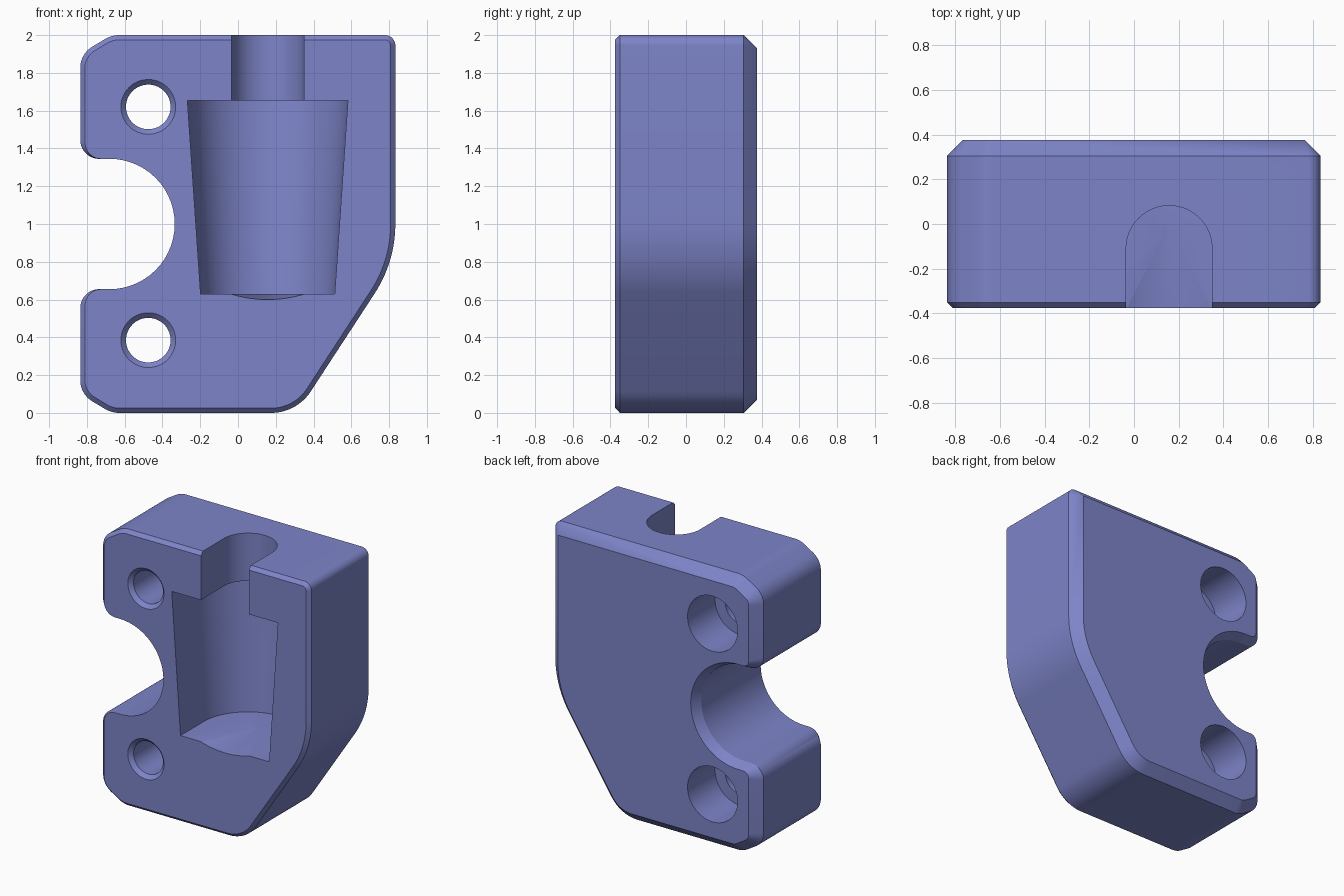
import bpy, bmesh, math
from mathutils import Vector

if "Cube" in bpy.data.objects:
    bpy.data.objects.remove(bpy.data.objects["Cube"])

blue = bpy.data.materials.new("slate_blue")
blue.diffuse_color = (0.205, 0.233, 0.58, 1)
blue.use_nodes = True
blue.node_tree.nodes["Principled BSDF"].inputs["Base Color"].default_value = blue.diffuse_color

# Outline corners (x, z, fillet radius), counter-clockwise; the two 0.345 ones form the side notch
CORNERS = [(-0.67, 0, 0.15), (0.311, 0, 0.25), (0.833, 0.80, 0.67), (0.833, 2, 0.055),
           (-0.67, 2, 0.15), (-0.835, 1.90, 0.13), (-0.835, 1.345, 0.10),
           (-0.335, 1.345, 0.345), (-0.335, 0.655, 0.345),
           (-0.835, 0.655, 0.10), (-0.835, 0.10, 0.13)]
NOTCH_EDGES = (6, 7, 8)      # edges starting at these corners


def outline(d_out, d_notch, n=14):
    """Filleted outline, inset by one distance outside and another in the notch."""
    pts = [Vector(c[:2]) for c in CORNERS]
    count, out = len(pts), []
    inset = [d_notch if i in NOTCH_EDGES else d_out for i in range(count)]
    for i, p in enumerate(pts):
        a = (p - pts[i - 1]).normalized()
        b = (pts[(i + 1) % count] - p).normalized()
        na, nb = Vector((-a.y, a.x)), Vector((-b.y, b.x))
        da, db = inset[i - 1], inset[i]
        cross = a.x * b.y - a.y * b.x
        # intersection of the two shifted edges
        t = (nb * db - na * da).dot(nb) / a.dot(nb)
        corner = p + na * da + a * t
        s = 1 if cross > 0 else -1
        r = max(CORNERS[i][2] - s * (da + db) / 2, 0)
        turn = math.atan2(cross, a.dot(b))
        start = corner - a * (r * math.tan(abs(turn) / 2))
        centre = start + na * (s * r)
        arm = start - centre
        for k in range(n + 1):
            w = turn * k / n
            c, sn = math.cos(w), math.sin(w)
            out.append(centre + Vector((arm.x * c - arm.y * sn, arm.x * sn + arm.y * c)))
    return out


def make_object(name, bm):
    bmesh.ops.recalc_face_normals(bm, faces=bm.faces)
    me = bpy.data.meshes.new(name)
    bm.to_mesh(me)
    bm.free()
    me.materials.append(blue)
    ob = bpy.data.objects.new(name, me)
    bpy.context.collection.objects.link(ob)
    return ob


def loft(name, rings):
    """Join matching rings of 3D points and cap both ends."""
    bm = bmesh.new()
    vs = [[bm.verts.new(p) for p in ring] for ring in rings]
    n = len(vs[0])
    for lo, hi in zip(vs, vs[1:]):
        for i in range(n):
            j = (i + 1) % n
            bm.faces.new((lo[i], lo[j], hi[j], hi[i]))
    bm.faces.new(vs[0])
    bm.faces.new(vs[-1])
    bmesh.ops.remove_doubles(bm, verts=bm.verts, dist=1e-5)
    return make_object(name, bm)


def u_ring(r, z, n=48):
    """U-shaped section, open end beyond the front face."""
    cx, cy = 0.157, -0.11
    arc = [(cx + r * math.cos(math.pi * k / n), cy + r * math.sin(math.pi * k / n), z)
           for k in range(n + 1)]
    return [(cx + r, -0.6, z)] + arc + [(cx - r, -0.6, z)]


def circle(x, z, r, y, n=64):
    return [(x + r * math.cos(2 * math.pi * k / n), y, z + r * math.sin(2 * math.pi * k / n))
            for k in range(n)]


# Body: extruded outline with a small front chamfer and a larger back chamfer
sections = [(-0.375, 0.025, 0), (-0.35, 0, 0), (0.305, 0, 0), (0.375, 0.07, 0.035)]
body = loft("clamp_body", [[(p.x, y, p.y) for p in outline(d, dn)] for y, d, dn in sections])

# Tapered pocket and the narrower slot above it
cutters = [loft("pocket_cutter", [u_ring(0.355, 0.63), u_ring(0.425, 1.655)]),
           loft("slot_cutter", [u_ring(0.192, 1.5), u_ring(0.192, 2.2)])]

# Shallow dip in the pocket floor, deepest at the front
bm = bmesh.new()
for k in range(17):
    u = -1 + k / 8
    bm.verts.new((0.157 + 0.28 * u, -0.5, 0.635 - 0.046 * (1 - u * u)))
for x, y, z in [(-0.1, -0.5, 0.7), (0.41, -0.5, 0.7), (0.157, 0.0, 0.632), (0.157, 0.0, 0.7)]:
    bm.verts.new((x, y, z))
bmesh.ops.convex_hull(bm, input=bm.verts)
cutters.append(make_object("floor_dip_cutter", bm))

# Screw holes: front countersink, through hole, back counterbore
for z in (0.385, 1.62):
    steps = [(-0.40, 0.17), (-0.348, 0.118), (0.06, 0.118), (0.06, 0.2), (0.5, 0.2)]
    cutters.append(loft("screw_hole_cutter", [circle(-0.475, z, r, y) for y, r in steps]))

for c in cutters:
    mod = body.modifiers.new("cut", 'BOOLEAN')
    mod.operation = 'DIFFERENCE'
    mod.solver = 'EXACT'
    mod.object = c
    bpy.context.view_layer.objects.active = body
    bpy.ops.object.modifier_apply(modifier=mod.name)
    bpy.data.objects.remove(c)

bpy.ops.object.select_all(action='DESELECT')
body.select_set(True)
bpy.context.view_layer.objects.active = body
bpy.ops.object.shade_smooth_by_angle(angle=math.radians(25))
